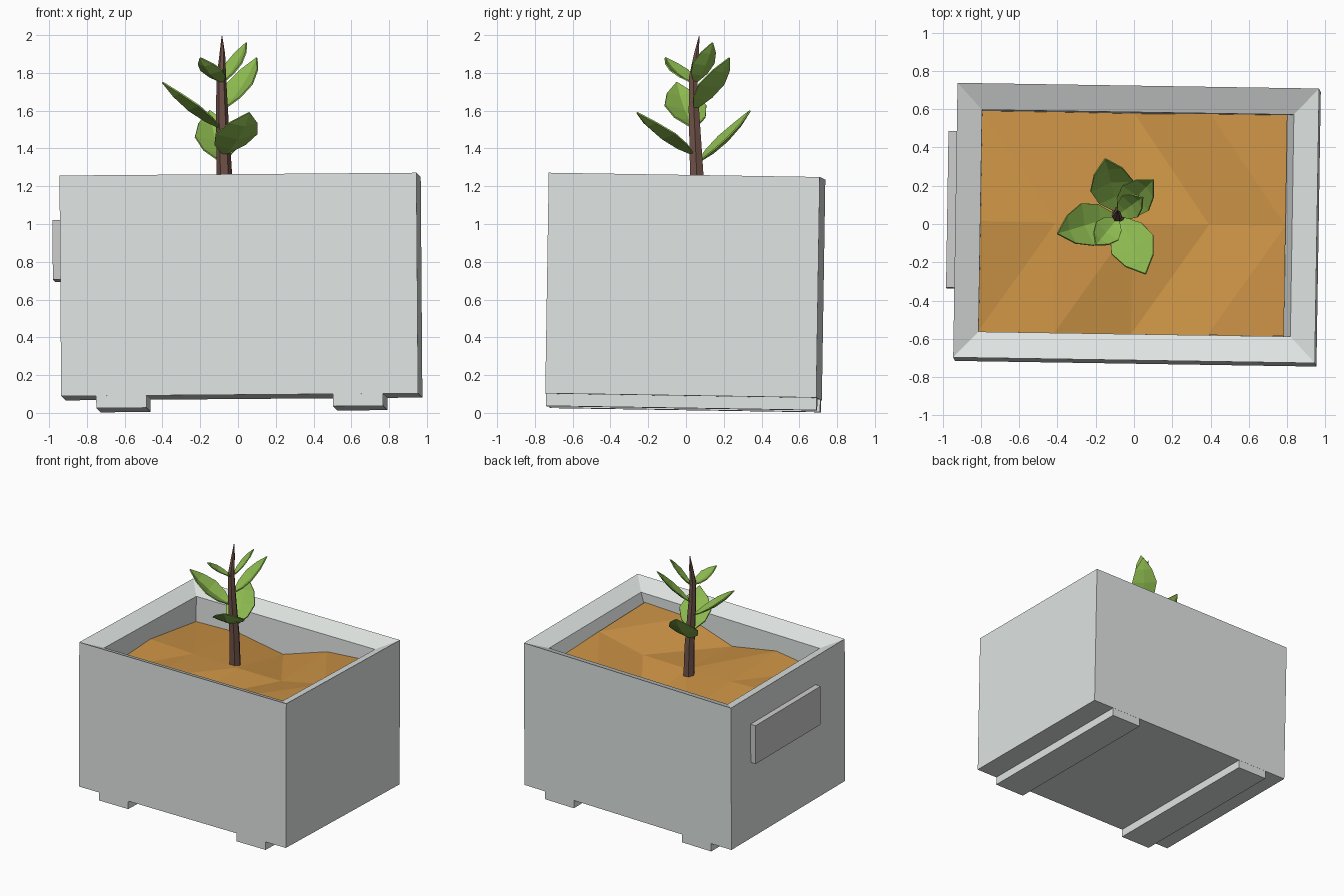
import bpy
import bmesh
from math import radians, cos, sin, tau
from mathutils import Vector, Matrix, Euler

cube = bpy.data.objects.get("Cube")
if cube:
    bpy.data.objects.remove(cube, do_unlink=True)


def material(name, rgb):
    mat = bpy.data.materials.new(name)
    mat.use_nodes = True
    mat.diffuse_color = (*rgb, 1)
    shader = mat.node_tree.nodes["Principled BSDF"]
    shader.inputs["Base Color"].default_value = (*rgb, 1)
    shader.inputs["Roughness"].default_value = 0.8
    return mat


STONE = material("pale_stone", (0.74, 0.78, 0.76))
PLATE = material("grey_plate", (0.55, 0.53, 0.54))
SOIL = material("orange_soil", (0.60, 0.29, 0.06))
BARK = material("brown_bark", (0.16, 0.085, 0.065))
LEAF = material("green_leaf", (0.27, 0.50, 0.08))

# The whole planter stands slightly askew
TILT = (Matrix.Translation((0.02, -0.013, 0.085))
        @ Euler((radians(-0.9), radians(-0.45), radians(-0.9))).to_matrix().to_4x4())


def finish(name, bm, mat, matrix=None):
    bmesh.ops.recalc_face_normals(bm, faces=bm.faces)
    mesh = bpy.data.meshes.new(name)
    bm.to_mesh(mesh)
    bm.free()
    mesh.materials.append(mat)
    obj = bpy.data.objects.new(name, mesh)
    bpy.context.collection.objects.link(obj)
    if matrix:
        obj.matrix_world = matrix
    return obj


def loft(bm, rings):
    """Skin a list of equal-length point rings and cap both ends."""
    rows = [[bm.verts.new(p) for p in ring] for ring in rings]
    for low, high in zip(rows, rows[1:]):
        for i in range(len(low)):
            j = (i + 1) % len(low)
            bm.faces.new((low[i], low[j], high[j], high[i]))
    bm.faces.new(rows[0])
    bm.faces.new(rows[-1])


def rectangle(x0, x1, half_y, z):
    return [(x0, -half_y, z), (x1, -half_y, z), (x1, half_y, z), (x0, half_y, z)]


def box(name, centre, size, mat):
    bm = bmesh.new()
    bmesh.ops.create_cube(bm, size=1)
    bmesh.ops.scale(bm, vec=size, verts=bm.verts)
    bmesh.ops.translate(bm, vec=centre, verts=bm.verts)
    return finish(name, bm, mat, TILT)


# Tub with an inward sloping rim
HX, HY, HEIGHT = 0.945, 0.7175, 1.168
bm = bmesh.new()
loft(bm, [
    rectangle(-HX, HX, HY, 0),
    rectangle(-HX, HX, HY, HEIGHT),
    rectangle(-0.815, 0.815, 0.58, HEIGHT - 0.06),
    rectangle(-0.815, 0.72, 0.575, 0.8),
])
finish("tub", bm, STONE, TILT)

# Skids under the tub and the plate on its right side
for name, side in (("left_skid", 1), ("right_skid", -1)):
    box(name, (side * 0.627, 0, -0.03), (0.265, 2 * HY - 0.002, 0.07), STONE)
box("side_plate", (-HX - 0.015, 0.06, 0.78), (0.06, 0.82, 0.315), PLATE)

# Uneven soil, heights listed from front row to back row
HEIGHTS = (
    (1.01, 1.06, 0.985, 1.11, 1.12),
    (1.055, 1.04, 1.03, 1.03, 1.11),
    (0.99, 1.0, 0.934, 1.06, 1.09),
)
bm = bmesh.new()
grid = [[bm.verts.new((-0.82 + 0.4 * i, 0.578 * (j - 1), z - 0.085))
         for i, z in enumerate(row)] for j, row in enumerate(HEIGHTS)]
for outer, middle in ((grid[0], grid[1]), (grid[2], grid[1])):
    for i in range(4):
        bm.faces.new((outer[i], outer[i + 1], middle[i + 1]))
        bm.faces.new((outer[i], middle[i + 1], middle[i]))
finish("soil", bm, SOIL, TILT)

# Slightly bent, tapering stem: x, y, z, radius
STEM = (
    (-0.07, 0.065, 0.95, 0.046),
    (-0.072, 0.057, 1.26, 0.041),
    (-0.085, 0.042, 1.6, 0.032),
    (-0.088, 0.038, 1.78, 0.025),
    (-0.083, 0.055, 1.9, 0.015),
    (-0.085, 0.07, 1.995, 0.002),
)
bm = bmesh.new()
loft(bm, [[(x + r * cos(tau * k / 6), y + r * sin(tau * k / 6), z) for k in range(6)]
          for x, y, z, r in STEM])
finish("stem", bm, BARK)


# Leaves folded along the midrib, sagging between base and tip
def leaf(name, base, tip, width):
    base, tip = Vector(base), Vector(tip)
    along = tip - base
    across = along.cross(Vector((0, 0, 1))).normalized()
    up = across.cross(along).normalized()
    bm = bmesh.new()
    rows = []
    for t, w in ((0, 0.12), (0.22, 0.75), (0.48, 1), (0.76, 0.66), (1, 0.02)):
        mid = base + along * t - up * (0.5 * width * t * (1 - t))
        half = across * (0.5 * width * w)
        lift = up * (0.14 * width * w)
        rows.append([bm.verts.new(p) for p in (mid - half + lift, mid, mid + half + lift)])
    for a, b in zip(rows, rows[1:]):
        for i in range(2):
            bm.faces.new((a[i], a[i + 1], b[i + 1], b[i]))
    obj = finish(name, bm, LEAF)
    solid = obj.modifiers.new("thickness", "SOLIDIFY")
    solid.thickness = 0.008
    solid.offset = 0


leaf("lower_front_leaf", (-0.07, 0.03, 1.37), (0.06, -0.26, 1.59), 0.24)
leaf("lower_back_leaf", (-0.085, 0.07, 1.33), (-0.15, 0.34, 1.6), 0.23)
leaf("middle_right_leaf", (-0.1, 0.04, 1.51), (-0.40, -0.05, 1.75), 0.23)
leaf("middle_left_leaf", (-0.075, 0.05, 1.61), (0.10, 0.23, 1.88), 0.19)
leaf("upper_front_leaf", (-0.085, 0.03, 1.75), (-0.20, -0.11, 1.88), 0.15)
leaf("upper_back_leaf", (-0.08, 0.05, 1.75), (0.045, 0.14, 1.96), 0.14)
